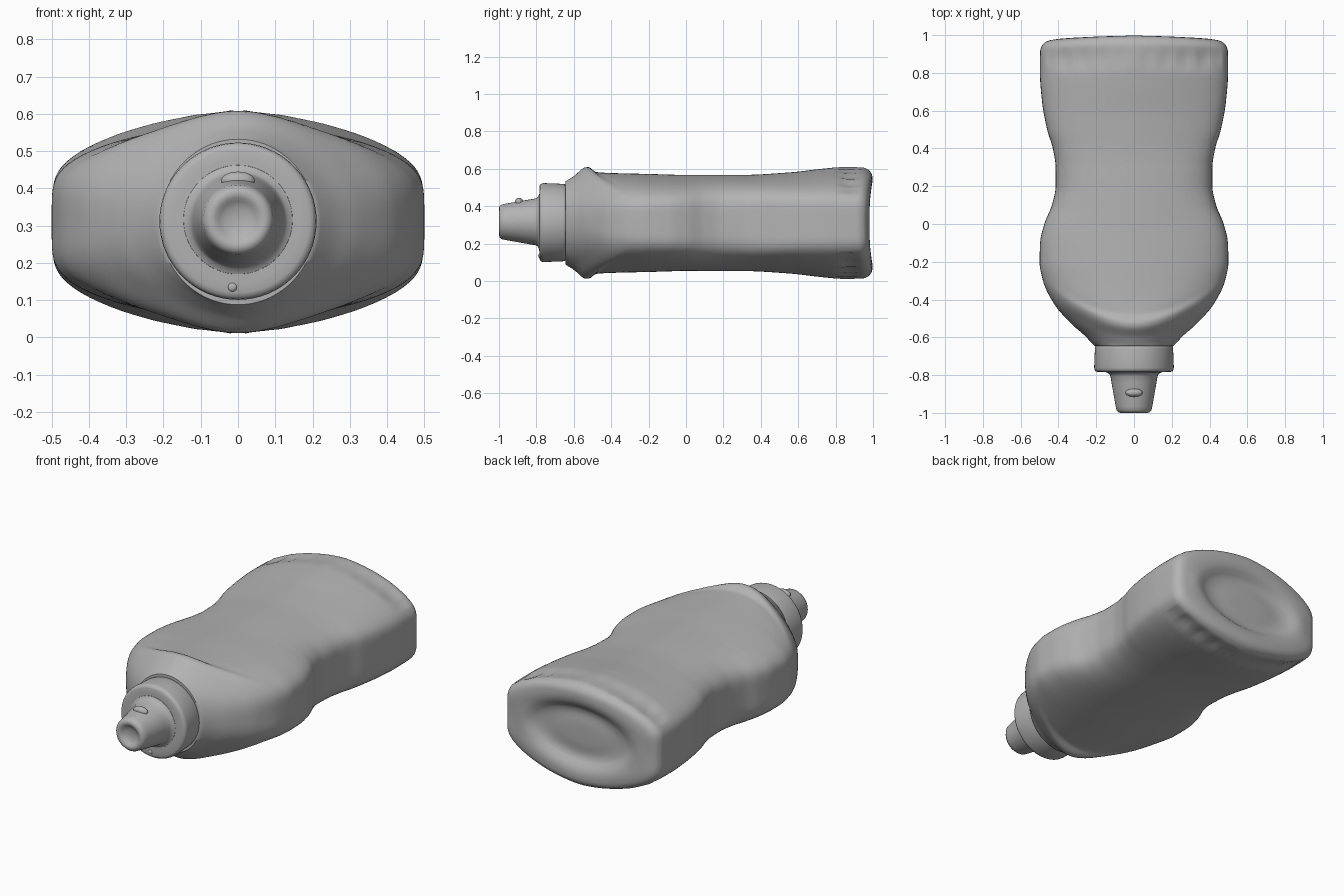
import bpy, bmesh, math
from mathutils import Vector

cube = bpy.data.objects.get("Cube")
if cube:
    bpy.data.objects.remove(cube, do_unlink=True)

ZC = 0.31          # height of the bottle axis
SEG = 144          # points around the body

grey = bpy.data.materials.new("plain grey")
grey.use_nodes = True
grey.diffuse_color = (0.45, 0.45, 0.45, 1)
grey.node_tree.nodes["Principled BSDF"].inputs["Base Color"].default_value = (0.45, 0.45, 0.45, 1)


def curve(pts, y):
    """Smooth interpolation through (y, value) points."""
    if y <= pts[0][0]:
        return pts[0][1]
    if y >= pts[-1][0]:
        return pts[-1][1]
    i = max(k for k in range(len(pts) - 1) if pts[k][0] <= y)

    def slope(k):
        if k == 0 or k == len(pts) - 1:
            a, b = (k, k + 1) if k == 0 else (k - 1, k)
            return (pts[b][1] - pts[a][1]) / (pts[b][0] - pts[a][0])
        d0 = (pts[k][1] - pts[k - 1][1]) / (pts[k][0] - pts[k - 1][0])
        d1 = (pts[k + 1][1] - pts[k][1]) / (pts[k + 1][0] - pts[k][0])
        return 0 if d0 * d1 <= 0 else 2 * d0 * d1 / (d0 + d1)

    (x0, v0), (x1, v1) = pts[i], pts[i + 1]
    h = x1 - x0
    t = (y - x0) / h
    return ((1 + 2 * t) * (1 - t) ** 2 * v0 + t * (1 - t) ** 2 * h * slope(i)
            + t * t * (3 - 2 * t) * v1 + t * t * (t - 1) * h * slope(i + 1))


# Half width, half height at the middle, half height at the corners, squareness
WIDTH = [(-.645, .21), (-.59, .262), (-.53, .33), (-.42, .425), (-.3, .482), (-.2, .5),
         (-.1, .497), (0, .475), (.1, .435), (.2, .415), (.3, .415), (.4, .43), (.5, .46),
         (.65, .487), (.8, .498), (.92, .497), (.965, .483), (.99, .455), (1, .42)]
HEIGHT = [(-.645, .222), (-.60, .25), (-.535, .298), (-.52, .298), (-.48, .272), (-.4, .267),
          (-.2, .262), (0, .257), (.3, .257), (.55, .27), (.75, .292), (.85, .30),
          (.94, .298), (.975, .285), (.993, .262), (1, .235)]
CORNER = [(-.645, .222), (-.5, .22), (-.3, .18), (-.1, .172), (.2, .195), (.5, .18),
          (.94, .172), (.98, .155), (1, .13)]
SQUARE = [(-.645, 2), (-.5, 2.6), (-.3, 4.5), (-.1, 5.5), (.2, 4.5), (.5, 6), (1, 6)]


def bump(v, lo, hi):
    return math.sin(math.pi * (v - lo) / (hi - lo)) ** 2 if lo < v < hi else 0


def body_point(y, a):
    w, s, n = curve(WIDTH, y), curve(CORNER, y), curve(SQUARE, y)
    c, d = math.cos(a), math.sin(a)
    r = (abs(c) ** n + abs(d) ** n) ** (-1 / n)
    cx, cz = c * r, d * r
    x = w * cx
    # the shoulder ridge sweeps back toward the sides
    h = curve(HEIGHT, y - (0.95 * x * x if y < 0 else 0))
    z = cz * (h - (h - s) * abs(cx) ** 1.7)
    # finger grooves near the base
    if abs(cx) < 0.9 and abs(z) > 0.1:
        groove = abs(math.sin(math.pi * (abs(x) - 0.02) / 0.1)) ** 0.7
        z -= math.copysign(0.016 * bump(y, .78, .97) * groove * min(1, .25 + 2.2 * abs(x)), z)
    # the base bows inward between its upper and lower edges
    if y > 0.85:
        y -= 0.025 * ((y - .85) / .15) ** 2 * max(0, 1 - (z / .25) ** 2)
    return Vector((x, y, z + ZC))


def finish(name, bm, angle):
    bmesh.ops.recalc_face_normals(bm, faces=bm.faces)
    me = bpy.data.meshes.new(name)
    bm.to_mesh(me)
    bm.free()
    ob = bpy.data.objects.new(name, me)
    bpy.context.collection.objects.link(ob)
    me.materials.append(grey)
    bpy.ops.object.select_all(action='DESELECT')
    ob.select_set(True)
    bpy.context.view_layer.objects.active = ob
    bpy.ops.object.shade_smooth_by_angle(angle=math.radians(angle))
    return ob


def loft(name, rings, angle=50):
    """Skin closed rings of points and cap both ends."""
    bm = bmesh.new()
    vr = [[bm.verts.new(p) for p in ring] for ring in rings]
    for r0, r1 in zip(vr, vr[1:]):
        for i in range(len(r0)):
            j = (i + 1) % len(r0)
            bm.faces.new((r0[i], r0[j], r1[j], r1[i]))
    bm.faces.new(vr[0])
    bm.faces.new(vr[-1])
    return finish(name, bm, angle)


# Bottle body with rounded base rim
angles = [2 * math.pi * i / SEG for i in range(SEG)]
stations = [-.645 + .0125 * i for i in range(128)] + [.952, .962, .972, .98, .987, .993, .997, 1.0]
rings = [[body_point(y, a) for a in angles] for y in stations]

# Recessed base panel: each ring is a scaled copy of the rim, blending to a lens shape
rim = rings[-1]
for scale, depth in [(.95, -.002), (.88, -.001), (.80, .006), (.72, .022), (.64, .032), (.5, .036),
                     (.4, .032), (.2, .03), (.02, .03)]:
    lens = min(1, (1 - scale) / .25)
    ring = []
    for p, a in zip(rim, angles):
        z = (p.z - ZC) * (1 - lens) + .215 * math.sin(a) * lens
        x = p.x * (1 - lens) + .43 * math.cos(a) * lens
        ring.append(Vector((x * scale, p.y * (1 - lens) + .985 * lens - depth, z * scale + ZC)))
    rings.append(ring)
loft("bottle_body", rings)


def lathe(name, profile, zc, seg=64, angle=40):
    """Turn a (radius, y) profile around the bottle axis."""
    loft(name, [[Vector((r * math.cos(2 * math.pi * i / seg), y, zc + r * math.sin(2 * math.pi * i / seg)))
                 for i in range(seg)] for r, y in profile], angle)


# Screw collar
lathe("cap_collar", [(.19, -.62), (.197, -.64), (.205, -.648), (.207, -.66), (.211, -.76), (.209, -.772),
                     (.203, -.780), (.192, -.784), (.165, -.784), (.145, -.785), (.05, -.785)], .312)
# Tapered nozzle with a dished tip
lathe("cap_nozzle", [(.15, -.775), (.146, -.786), (.132, -.792), (.125, -.805), (.119, -.84), (.097, -.965),
                     (.093, -.985), (.084, -.996), (.072, -1.0), (.06, -.997), (.05, -.989),
                     (.035, -.981), (.015, -.978), (.002, -.977)], .316)


def nub(name, loc, size):
    bm = bmesh.new()
    bmesh.ops.create_uvsphere(bm, u_segments=24, v_segments=12, radius=1)
    bmesh.ops.scale(bm, vec=size, verts=bm.verts)
    bmesh.ops.translate(bm, vec=loc, verts=bm.verts)
    finish(name, bm, 60)


# Small moulded details on the cap
nub("nozzle_catch", (0, -.893, .421), (.045, .022, .024))
nub("nozzle_skirt_tab", (0, -.80, .212), (.065, .03, .02))
nub("collar_pip", (-.015, -.783, .135), (.012, .007, .012))
